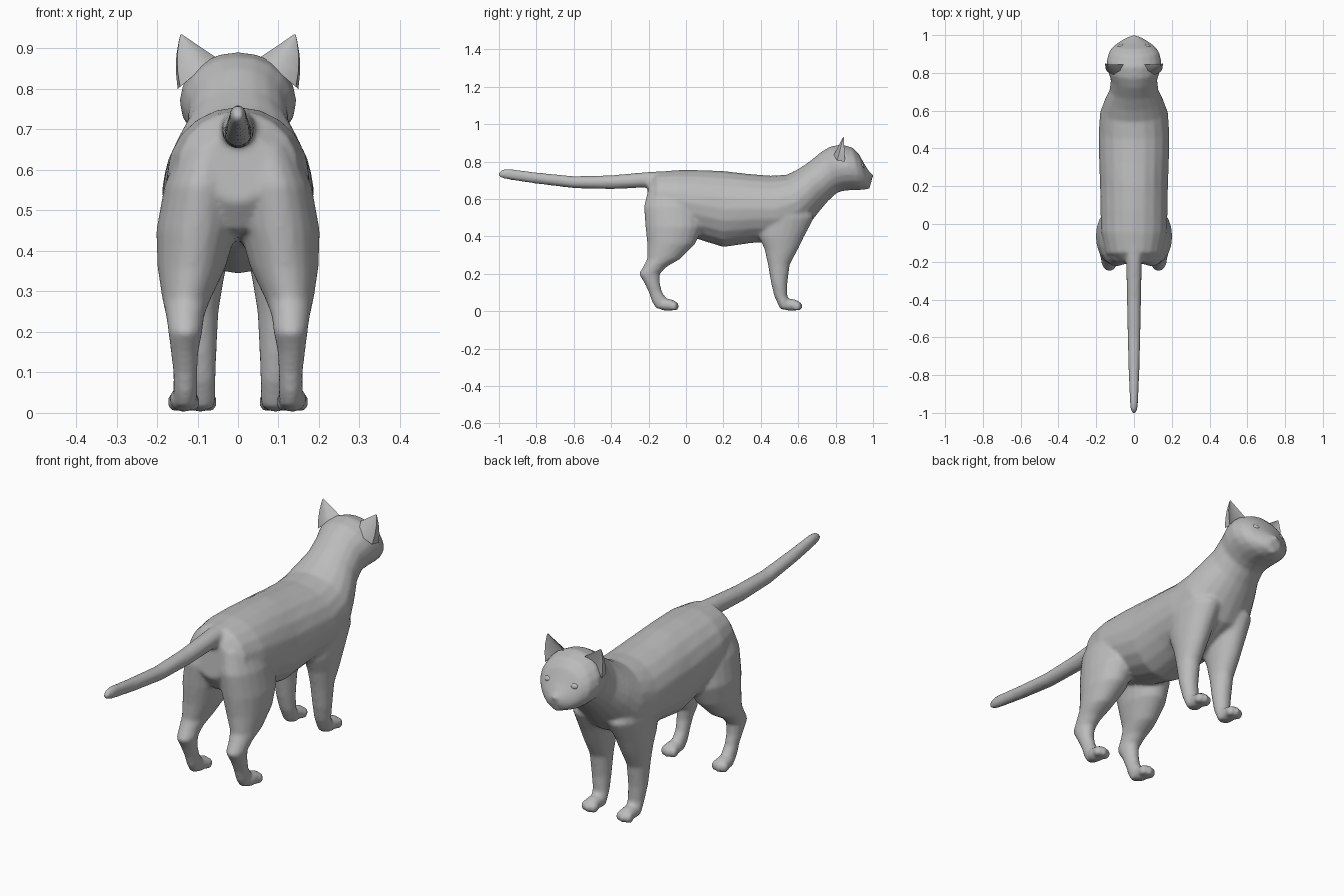
import bpy, bmesh, math
from mathutils import Vector

if "Cube" in bpy.data.objects:
    bpy.data.objects.remove(bpy.data.objects["Cube"])

fur = bpy.data.materials.new("grey_fur")
fur.diffuse_color = (0.5, 0.5, 0.5, 1)
fur.use_nodes = True
fur.node_tree.nodes["Principled BSDF"].inputs["Base Color"].default_value = fur.diffuse_color


def finish(name, bm):
    bmesh.ops.recalc_face_normals(bm, faces=bm.faces)
    me = bpy.data.meshes.new(name)
    bm.to_mesh(me)
    bm.free()
    me.materials.append(fur)
    ob = bpy.data.objects.new(name, me)
    bpy.context.collection.objects.link(ob)
    return ob


def skin(bm, rings):
    """Join point rings into a closed tube."""
    loops = [[bm.verts.new(p) for p in r] for r in rings]
    n = len(loops[0])
    for a, b in zip(loops, loops[1:]):
        for i in range(n):
            j = (i + 1) % n
            bm.faces.new((a[i], a[j], b[j], b[i]))
    bm.faces.new(loops[0])
    bm.faces.new(loops[-1])


def ellipse(c, u, v, n=20):
    c, u, v = Vector(c), Vector(u), Vector(v)
    return [c + u * math.cos(2 * math.pi * i / n) + v * math.sin(2 * math.pi * i / n)
            for i in range(n)]


def upright(sections):
    """Rings from (top y, top z, bottom y, bottom z, half width)."""
    return [ellipse((0, (ty + by) / 2, (tz + bz) / 2), (w, 0, 0),
                    (0, (ty - by) / 2, (tz - bz) / 2)) for ty, tz, by, bz, w in sections]


def leg_rings(sections, s):
    """Rings from (z, back y, front y, inner x, outer x), on side s."""
    return [ellipse((s * (x0 + x1) / 2, (y0 + y1) / 2, z), ((x1 - x0) / 2, 0, 0),
                    (0, (y1 - y0) / 2, 0)) for z, y0, y1, x0, x1 in sections]


def ball(bm, c, r):
    new = bmesh.ops.create_uvsphere(bm, u_segments=16, v_segments=10, radius=1)["verts"]
    for v in new:
        v.co = Vector((c[i] + v.co[i] * r[i] for i in range(3)))


TORSO = [
    (-.20, .70, -.215, .52, .08), (-.15, .745, -.17, .45, .15), (-.05, .755, -.03, .42, .175),
    (.08, .755, .08, .38, .178), (.20, .75, .20, .343, .18), (.33, .735, .35, .365, .185),
    (.45, .725, .50, .37, .188), (.54, .73, .64, .44, .18), (.60, .76, .71, .53, .155),
    (.66, .80, .76, .59, .128), (.72, .85, .81, .635, .123), (.77, .88, .85, .645, .138),
    (.83, .892, .90, .648, .145), (.89, .875, .935, .648, .132), (.925, .84, .96, .655, .106),
    (.955, .785, .975, .657, .075), (.985, .74, .983, .665, .045), (.998, .725, .99, .69, .02)]
TAIL = [
    (-.10, .75, -.10, .66, .05), (-.20, .745, -.20, .662, .042), (-.40, .727, -.40, .653, .037),
    (-.60, .722, -.60, .658, .034), (-.80, .742, -.80, .682, .028), (-.95, .762, -.95, .704, .021),
    (-.985, .757, -.985, .712, .017), (-1.002, .742, -1.002, .722, .009)]
HIND_LEG = [
    (.66, -.20, .02, .0, .14), (.56, -.225, .08, .0, .182), (.45, -.217, .09, .005, .202),
    (.36, -.207, .05, .03, .199), (.28, -.207, -.03, .068, .187), (.24, -.228, -.10, .083, .178),
    (.20, -.252, -.14, .088, .172), (.15, -.222, -.14, .098, .166), (.10, -.198, -.127, .1, .16),
    (.05, -.182, -.09, .1, .16), (.015, -.16, -.08, .105, .155)]
FORE_LEG = [
    (.60, .42, .64, .02, .17), (.50, .38, .685, .0, .176), (.40, .39, .632, .02, .168),
    (.33, .42, .598, .035, .158), (.25, .438, .555, .048, .147), (.15, .455, .542, .053, .14),
    (.08, .472, .542, .055, .13), (.03, .495, .56, .055, .128), (.01, .505, .56, .06, .122)]

# Torso, neck, head, tail and limbs, blended into one skin
bm = bmesh.new()
skin(bm, upright(TORSO))
skin(bm, upright(TAIL))
for s in (-1, 1):
    skin(bm, leg_rings(HIND_LEG, s))
    skin(bm, leg_rings(FORE_LEG, s))
    # paws with toes
    for x, y in ((.134, -.10), (.092, .56)):
        ball(bm, (s * x, y, .034), (.036, .055, .032))
        for t in (-1, 0, 1):
            ball(bm, (s * x + t * .024, y + .04 - abs(t) * .008, .027), (.016, .024, .025))
    # cheeks of the muzzle
    ball(bm, (s * .02, .966, .698), (.028, .028, .024))
ball(bm, (0, .962, .666), (.026, .024, .016))   # chin
ball(bm, (0, .985, .724), (.017, .018, .014))   # nose
body = finish("body", bm)
remesh = body.modifiers.new("blend", 'REMESH')
remesh.mode = 'VOXEL'
remesh.voxel_size = 0.009
remesh.use_smooth_shade = True
soften = body.modifiers.new("soften", 'SMOOTH')
soften.factor = 0.5
soften.iterations = 5
bpy.context.view_layer.objects.active = body
body.select_set(True)
for m in ("blend", "soften"):
    bpy.ops.object.modifier_apply(modifier=m)

# Ears: crescent sections drawn to a tip, hollow toward the face
CRESCENT = [(.05, .845, .875), (.07, .81, .865), (.108, .79, .835),
            (.143, .808, .805), (.149, .85, .80), (.105, .828, .85)]
for s, side in ((-1, "left"), (1, "right")):
    tip = Vector((.142, .843, .937))
    rings = []
    for t in (0, .3, .6, .85, .97):
        ring = [Vector(p).lerp(tip, t) for p in CRESCENT]
        rings.append([Vector((s * (p.x + .008 * math.sin(math.pi * t) * (i in (3, 4))),
                              p.y, p.z)) for i, p in enumerate(ring)])
    bm = bmesh.new()
    skin(bm, rings)
    ear = finish("ear_" + side, bm)

    # Eyes
    bm = bmesh.new()
    ball(bm, (s * .068, .934, .775), (.021, .019, .017))
    eye = finish("eye_" + side, bm)
    for ob in (ear, eye):
        bpy.ops.object.select_all(action='DESELECT')
        ob.select_set(True)
        bpy.context.view_layer.objects.active = ob
        bpy.ops.object.shade_smooth_by_angle(angle=math.radians(50))
